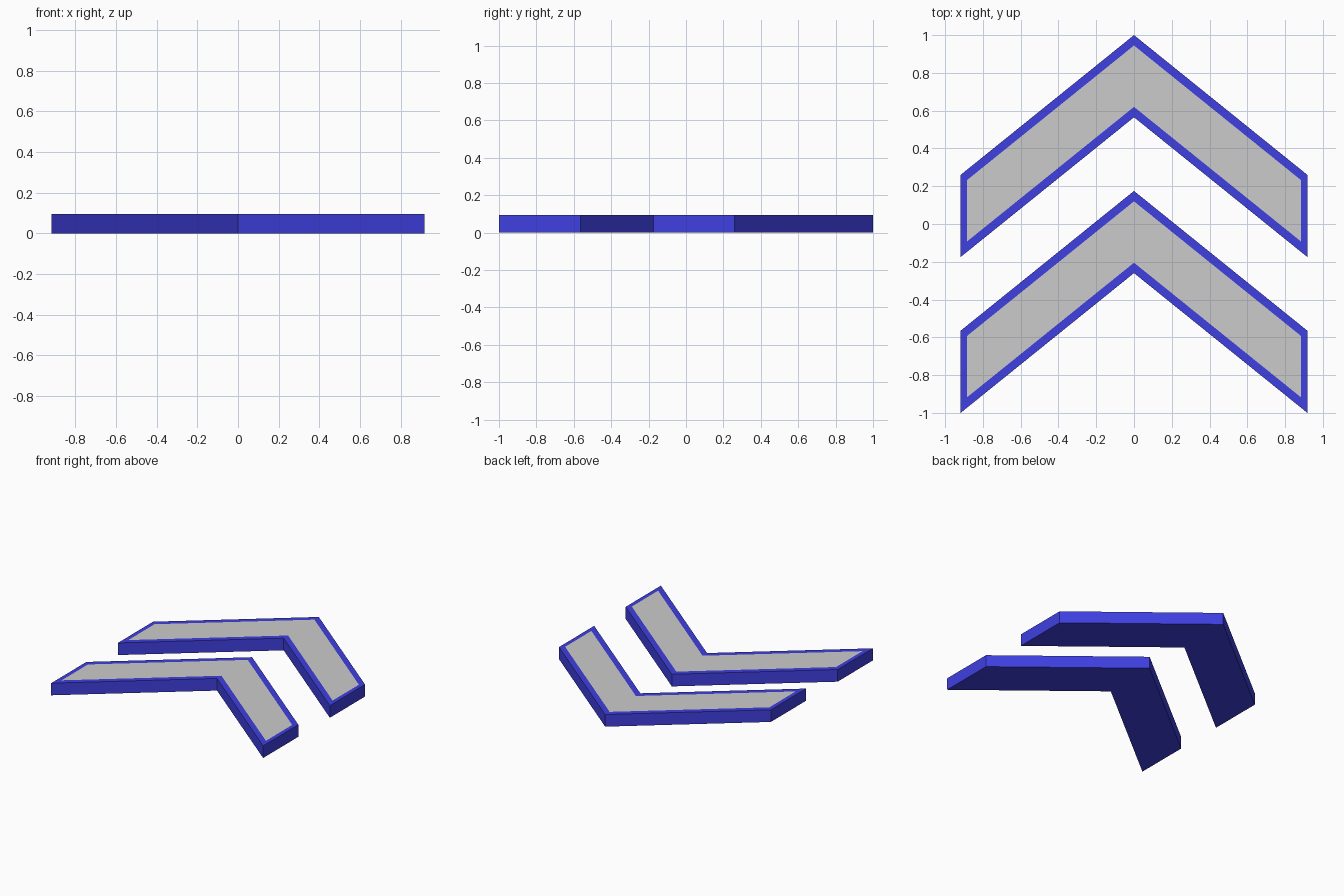
import bpy, bmesh

if "Cube" in bpy.data.objects:
    bpy.data.objects.remove(bpy.data.objects["Cube"])

HEIGHT = 0.095
HALF_W, ARM, DROP = 0.918, 0.435, 0.74   # half width, vertical band depth, fall of each arm
SLOPE = DROP / HALF_W
RIM_SIDE, RIM_SLOPE = 0.033, 0.055

blue = bpy.data.materials.new("blue")
blue.diffuse_color = (0.05, 0.05, 0.75, 1)
blue.use_nodes = True
blue.node_tree.nodes["Principled BSDF"].inputs["Base Color"].default_value = blue.diffuse_color


def chevron(apex, side=0.0, edge=0.0):
    """Counter-clockwise chevron outline, inset by side (in x) and edge (in y)."""
    w = HALF_W - side
    top, low = apex - edge, apex - ARM + edge
    return [(0, top), (-w, top - SLOPE * w), (-w, low - SLOPE * w),
            (0, low), (w, low - SLOPE * w), (w, top - SLOPE * w)]


def finish(bm, name, mat=None):
    mesh = bpy.data.meshes.new(name)
    bm.to_mesh(mesh)
    bm.free()
    if mat:
        mesh.materials.append(mat)
    bpy.context.collection.objects.link(bpy.data.objects.new(name, mesh))


def ring(bm, points, z):
    return [bm.verts.new((x, y, z)) for x, y in points]


def half_faces(bm, v):
    """Fill a chevron with one quad per arm."""
    bm.faces.new([v[0], v[1], v[2], v[3]])
    bm.faces.new([v[0], v[3], v[4], v[5]])


for label, apex in (("back", 1.0), ("front", 0.175)):
    outer = chevron(apex)
    inner = chevron(apex, RIM_SIDE, RIM_SLOPE)

    # Blue body: underside, side walls and top rim
    bm = bmesh.new()
    base, top, lip = ring(bm, outer, 0), ring(bm, outer, HEIGHT), ring(bm, inner, HEIGHT)
    for i in range(6):
        j = (i + 1) % 6
        bm.faces.new([base[i], base[j], top[j], top[i]])
        bm.faces.new([top[i], top[j], lip[j], lip[i]])
    b = base
    bm.faces.new([b[3], b[2], b[1], b[0]])
    bm.faces.new([b[5], b[4], b[3], b[0]])
    finish(bm, label + "_chevron_body", blue)

    # Grey panel, flush inside the rim
    bm = bmesh.new()
    half_faces(bm, ring(bm, inner, HEIGHT))
    finish(bm, label + "_chevron_panel")
